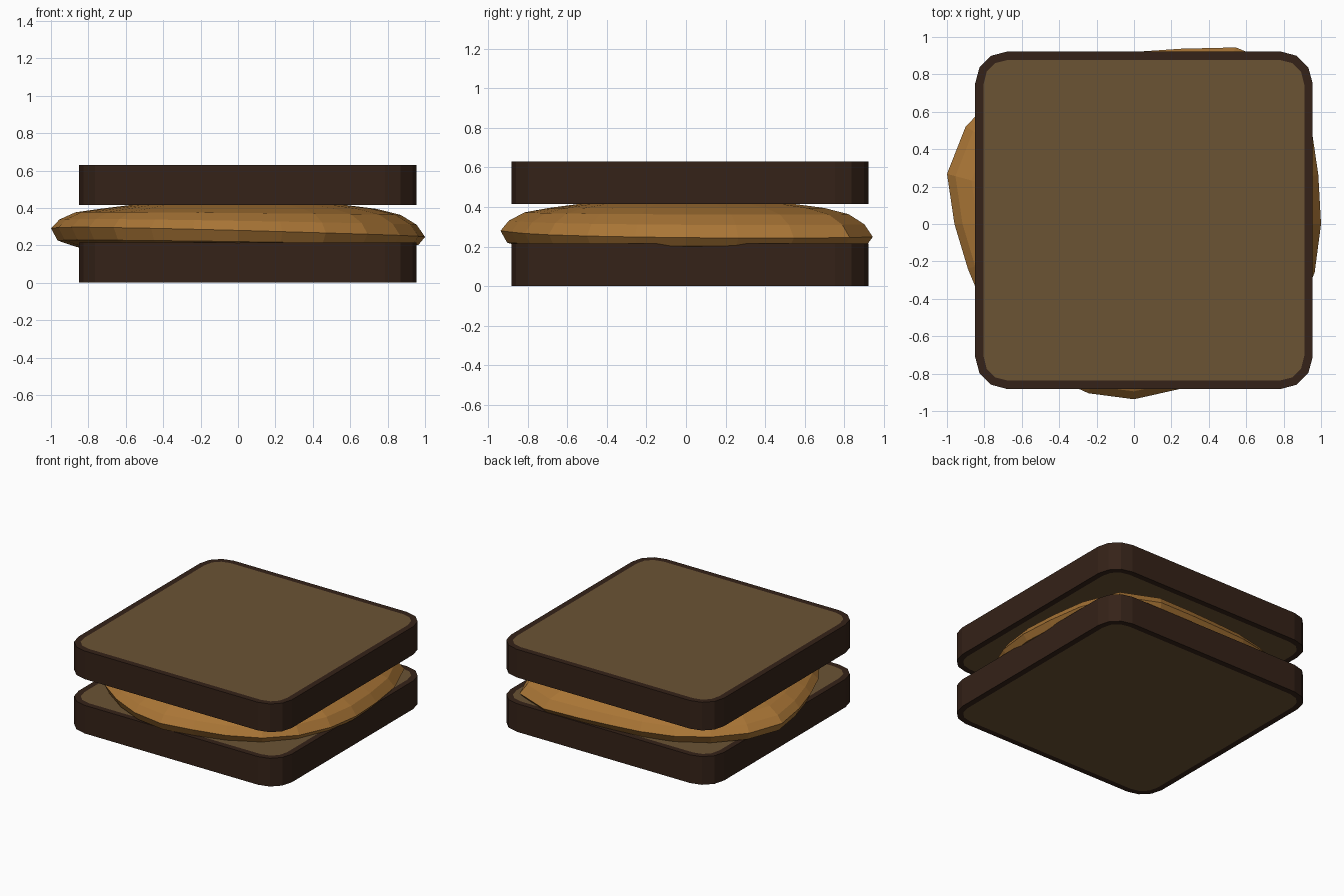
import bpy, bmesh
from math import sin, cos, pi

if "Cube" in bpy.data.objects:
    bpy.data.objects.remove(bpy.data.objects["Cube"])


def material(name, rgb):
    m = bpy.data.materials.new(name)
    m.diffuse_color = (*rgb, 1)
    m.use_nodes = True
    m.node_tree.nodes["Principled BSDF"].inputs["Base Color"].default_value = m.diffuse_color
    return m


crust = material("crust", (0.035, 0.016, 0.009))
crumb = material("crumb", (0.147, 0.087, 0.034))
fried = material("fried", (0.40, 0.18, 0.037))


def finish(name, bm, mats):
    bmesh.ops.recalc_face_normals(bm, faces=bm.faces)
    me = bpy.data.meshes.new(name)
    bm.to_mesh(me)
    bm.free()
    for m in mats:
        me.materials.append(m)
    ob = bpy.data.objects.new(name, me)
    bpy.context.collection.objects.link(ob)


def bread_slice(name, z0, height=0.215):
    """Rounded square with a crust border around the lighter crumb."""
    cx, cy, half, r, steps = 0.053, 0.02, 0.902, 0.17, 3
    outline = []
    for q, (sx, sy) in enumerate([(1, 1), (-1, 1), (-1, -1), (1, -1)]):
        for i in range(steps + 1):
            a = (q + i / steps) * pi / 2
            outline.append((cx + sx * (half - r) + r * cos(a),
                            cy + sy * (half - r) + r * sin(a)))
    bm = bmesh.new()
    base = bm.faces.new([bm.verts.new((x, y, z0)) for x, y in outline])
    ext = bmesh.ops.extrude_face_region(bm, geom=[base], use_keep_orig=True)
    bmesh.ops.translate(bm, vec=(0, 0, height),
                        verts=[v for v in ext["geom"] if isinstance(v, bmesh.types.BMVert)])
    bmesh.ops.recalc_face_normals(bm, faces=bm.faces)
    caps = [f for f in bm.faces if abs(f.normal.z) > 0.9]
    bmesh.ops.inset_individual(bm, faces=caps, thickness=0.045)
    for f in caps:
        f.material_index = 1
    finish(name, bm, [crust, crumb])


def patty():
    # Uneven outline radius every 15 degrees, starting at +x
    radii = [1.0, 1.02, 1.09, 1.17, 1.09, 0.97, 0.92, 0.93, 0.97, 1.01, 1.04, 1.035,
             0.96, 0.92, 0.92, 0.94, 0.93, 0.937, 0.937, 0.915, 0.94, 0.98, 1.0, 1.0]
    # Cross-section: radius factor, height, share of the wavy rim height
    section = [(0.55, 0.17, 0), (0.86, 0.19, 0), (0.965, 0.215, 0.5), (1, 0.27, 1),
               (0.955, 0.325, 0.6), (0.87, 0.37, 0.3), (0.74, 0.395, 0),
               (0.58, 0.415, 0), (0.3, 0.43, 0)]
    n = len(radii)
    bm = bmesh.new()
    rings = []
    for f, z, w in section:
        ring = []
        for i, r in enumerate(radii):
            a = 2 * pi * i / n
            wave = -0.025 * cos(a) - 0.01 * sin(a)
            ring.append(bm.verts.new((r * f * cos(a), r * f * sin(a), z + w * wave)))
        rings.append(ring)
    for lo, hi in zip(rings, rings[1:]):
        for i in range(n):
            j = (i + 1) % n
            bm.faces.new((lo[i], lo[j], hi[j], hi[i]))
    bm.faces.new(rings[0])
    bm.faces.new(rings[-1])
    finish("patty", bm, [fried])


bread_slice("bottom_bread", 0)
patty()
bread_slice("top_bread", 0.415)
